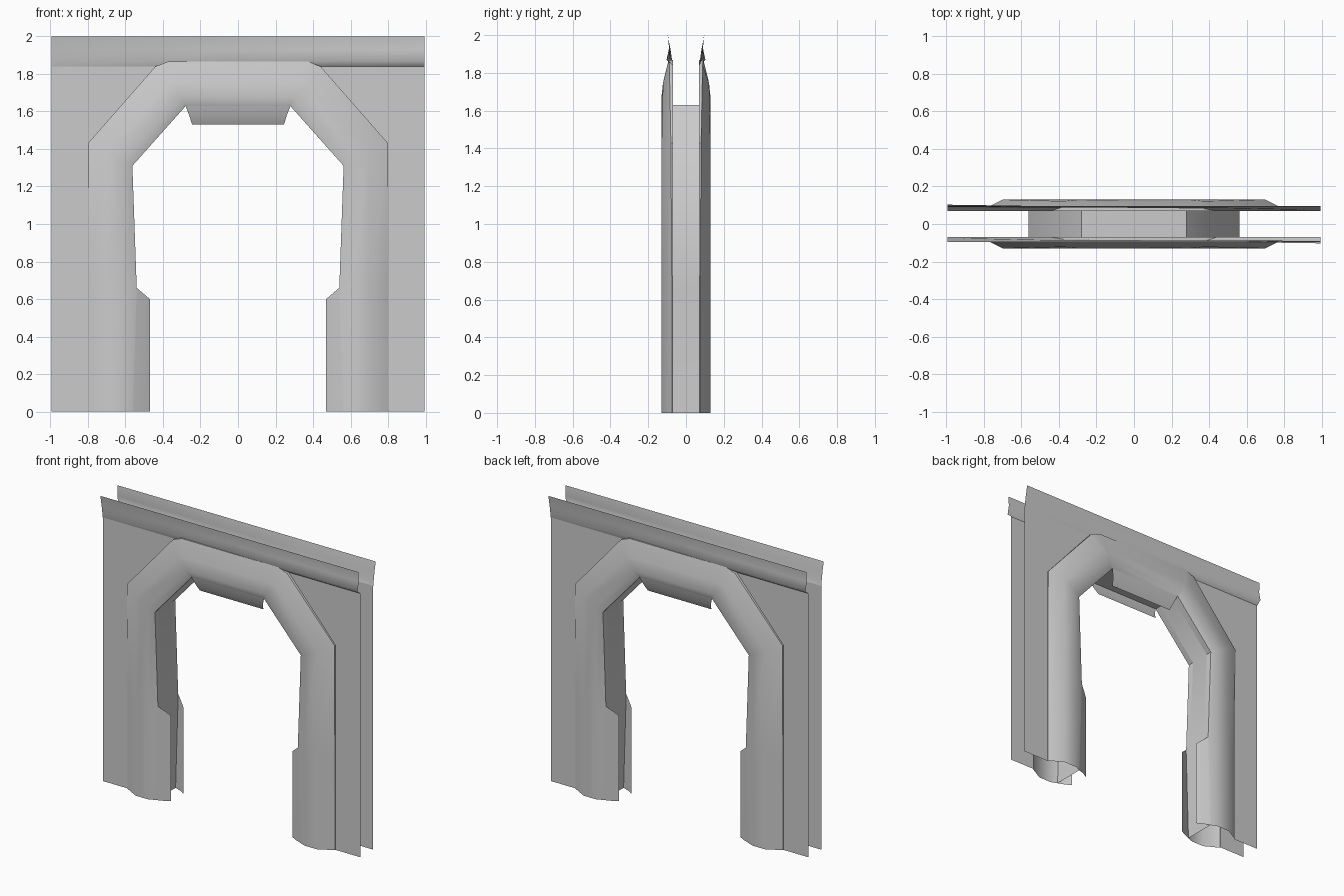
import bpy, bmesh, math
from mathutils import Matrix

if "Cube" in bpy.data.objects:
    bpy.data.objects.remove(bpy.data.objects["Cube"])

TURN = Matrix.Rotation(math.pi, 4, 'Z')


def loft(bm, rows):
    """Skin a list of equally long point rows with quads."""
    vr = [[bm.verts.new(p) for p in r] for r in rows]
    for a, b in zip(vr, vr[1:]):
        for i in range(len(a) - 1):
            bm.faces.new((a[i], a[i + 1], b[i + 1], b[i]))


def finish(name, grids, angle, turned=False, facing=True):
    bm = bmesh.new()
    for rows in grids:
        part = bmesh.new()
        loft(part, rows)
        part.normal_update()
        # front pieces must face -y
        if facing and sum(f.normal.y * f.calc_area() for f in part.faces) > 0:
            bmesh.ops.reverse_faces(part, faces=part.faces[:])
        tmp = bpy.data.meshes.new("tmp")
        part.to_mesh(tmp)
        part.free()
        bm.from_mesh(tmp)
        bpy.data.meshes.remove(tmp)
    bmesh.ops.remove_doubles(bm, verts=bm.verts[:], dist=0.0005)
    if turned:
        bm.transform(TURN)
    me = bpy.data.meshes.new(name)
    bm.to_mesh(me)
    bm.free()
    ob = bpy.data.objects.new(name, me)
    bpy.context.collection.objects.link(ob)
    bpy.ops.object.select_all(action='DESELECT')
    ob.select_set(True)
    bpy.context.view_layer.objects.active = ob
    bpy.ops.object.shade_smooth_by_angle(angle=math.radians(angle))
    return ob


def arch(half, ys):
    """Mirror a right-hand (x, z) half path into a full arch row."""
    right = [(x, y, z) for (x, z), y in zip(half, ys)]
    return [(-x, y, z) for x, y, z in right] + right[::-1]


# half paths, from floor to crown
OUTER = [(.80, 0), (.80, .66), (.80, 1.43), (.44, 1.84), (.37, 1.867)]
RIDGE_OUT = [(.70, 0), (.70, .66), (.70, 1.385), (.37, 1.745), (.34, 1.755)]
RIDGE_IN = [(.605, 0), (.60, .66), (.61, 1.33), (.31, 1.665), (.30, 1.67)]
INNER = [(.56, 0), (.54, .66), (.563, 1.31), (.285, 1.622), (.28, 1.63)]
PANEL_Y, LIP_Y, W = -.07, -.112, .995

trim = [
    arch(OUTER, [PANEL_Y] * 5),
    arch(OUTER, [-.075, -.075, -.08, -.088, -.092]),
    arch(RIDGE_OUT, [-.13, -.13, -.13, -.122, -.12]),
    arch(RIDGE_IN, [-.13] * 5),
    arch(INNER, [LIP_Y] * 5),
    arch(INNER, [PANEL_Y] * 5),
]

# flanges that reach into the opening: two at the feet, one at the crown
flanges = [[[(.54 * s, LIP_Y, .66), (.56 * s, LIP_Y, 0)],
            [(.54 * s, -.107, .66), (.51 * s, -.092, 0)],
            [(.47 * s, PANEL_Y, .60), (.47 * s, PANEL_Y, 0)]] for s in (-1, 1)]
for f in flanges:
    f[1][0] = (math.copysign(.505, f[0][0][0]), -.092, .63)
flanges.append([[(-.28, LIP_Y, 1.63), (.28, LIP_Y, 1.63)],
                [(-.26, -.098, 1.58), (.26, -.098, 1.58)],
                [(-.245, PANEL_Y, 1.53), (.245, PANEL_Y, 1.53)]])

# wall sheet either side of the arch
sheets = [[[(s * x, PANEL_Y, z) for x, z in OUTER[:4]],
           [(s * W, PANEL_Y, z) for x, z in OUTER[:4]]] for s in (-1, 1)]

# cornice strip whose profile twists from one end to the other
LEFT = [(-.07, 1.84), (-.074, 1.87), (-.083, 1.93), (-.097, 2.0)]
RIGHT = [(-.07, 1.84), (-.103, 1.868), (-.09, 1.93), (-.095, 2.0)]
cornice = [[(-W + 2 * W * t / 4, a[0] + (b[0] - a[0]) * t / 4,
             a[1] + (b[1] - a[1]) * t / 4) for t in range(5)]
           for a, b in zip(LEFT, RIGHT)]

for side, turned in (("front", False), ("back", True)):
    finish(side + "_arch_trim", [trim], 40, turned)
    finish(side + "_trim_flanges", flanges, 40, turned)
    finish(side + "_wall_sheet", sheets, 40, turned)
    finish(side + "_cornice", [cornice], 60, turned)

# inner reveal joining both faces of the doorway
finish("door_reveal", [[arch(INNER, [y] * 5) for y in (-.07, .07)]], 50, facing=False)
reveal = bpy.data.objects["door_reveal"].data
if reveal.polygons[0].normal.x < 0:
    reveal.flip_normals()
